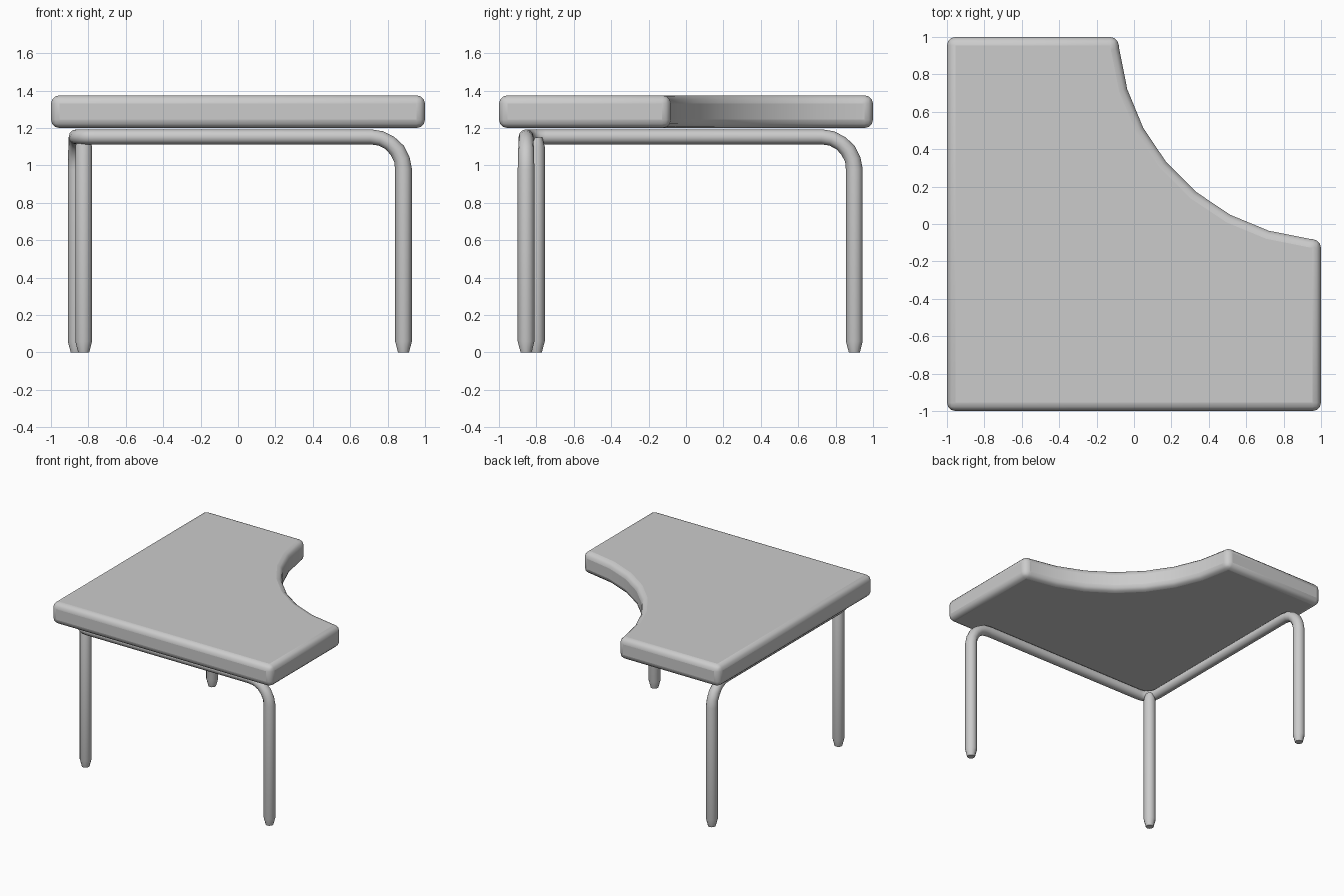
import bpy, bmesh
from math import cos, sin, pi, radians, sqrt
from mathutils import Vector

if "Cube" in bpy.data.objects:
    bpy.data.objects.remove(bpy.data.objects["Cube"])


def smooth(obj, angle=40):
    bpy.ops.object.select_all(action='DESELECT')
    obj.select_set(True)
    bpy.context.view_layer.objects.active = obj
    bpy.ops.object.shade_smooth_by_angle(angle=radians(angle))


def tube(name, points, depth):
    """Round tube along (position, radius factor) pairs, turned into a mesh."""
    cu = bpy.data.curves.new(name, 'CURVE')
    cu.dimensions = '3D'
    cu.bevel_depth = depth
    cu.bevel_resolution = 4
    cu.use_fill_caps = True
    sp = cu.splines.new('POLY')
    sp.points.add(len(points) - 1)
    for p, (co, r) in zip(sp.points, points):
        p.co = (*co, 1)
        p.radius = r
    obj = bpy.data.objects.new(name, cu)
    bpy.context.collection.objects.link(obj)
    bpy.ops.object.select_all(action='DESELECT')
    obj.select_set(True)
    bpy.context.view_layer.objects.active = obj
    bpy.ops.object.convert(target='MESH')
    obj = bpy.context.object
    smooth(obj)
    return obj


def arc(center, u, v, r, n):
    """Quarter arc from center + u*r to center + v*r."""
    c, u, v = Vector(center), Vector(u), Vector(v)
    return [c + r * (u * cos(i / n * pi / 2) + v * sin(i / n * pi / 2)) for i in range(n + 1)]


# Desk top: square slab with a concave quarter-circle bite
Z0, Z1, C, R = 1.20, 1.375, 1.05, 1.135
edge = C - sqrt(R * R - (1 - C) ** 2)
outline = [(-1, 1), (-1, -1), (1, -1), (1, edge)]
outline += [(C - R * cos(radians(a)), C - R * sin(radians(a)))
            for a in (84.375 - 11.25 * i for i in range(8))]
outline.append((edge, 1))
bm = bmesh.new()
face = bm.faces.new([bm.verts.new((x, y, Z0)) for x, y in outline])
ext = bmesh.ops.extrude_face_region(bm, geom=[face], use_keep_orig=True)
bmesh.ops.translate(bm, vec=(0, 0, Z1 - Z0),
                    verts=[g for g in ext['geom'] if isinstance(g, bmesh.types.BMVert)])
bmesh.ops.recalc_face_normals(bm, faces=bm.faces[:])
me = bpy.data.meshes.new("desk_top")
bm.to_mesh(me)
bm.free()
top = bpy.data.objects.new("desk_top", me)
bpy.context.collection.objects.link(top)
bev = top.modifiers.new("rounded_edges", 'BEVEL')
bev.width = 0.045
bev.segments = 3
bev.limit_method = 'ANGLE'
bev.angle_limit = radians(30)
bev.use_clamp_overlap = False
smooth(top)

# Bent frame: back leg, side rail, corner bend, front rail, right leg in one tube
X, Y, XR, YB, H = -0.865, -0.855, 0.885, 0.90, 1.153
B, K, T = 0.175, 0.10, 0.045
path = [((X, YB, 0), 0.65), ((X, YB, 0.06), 1)]
body = arc((X, YB - B, H - B), (0, 1, 0), (0, 0, 1), B, 5)
body += arc((X + K, Y + K, H), (-1, 0, 0), (0, -1, 0), K, 4)
body += arc((XR - B, Y, H - B), (0, 0, 1), (1, 0, 0), B, 5)
rail_radius = 0.04 / T
for i, p in enumerate(body):
    path.append((p, 1 if i in (0, len(body) - 1) else 0.95 if i in (1, 2, len(body) - 2, len(body) - 3) else rail_radius))
path += [((XR, Y, 0.06), 1), ((XR, Y, 0), 0.65)]
tube("bent_frame", path, T)

# Corner leg under the frame bend
tube("corner_leg", [((-0.825, -0.80, z), r) for z, r in
                    ((0, 0.65), (0.06, 1), (1.10, 1), (1.15, 0.7))], T)
